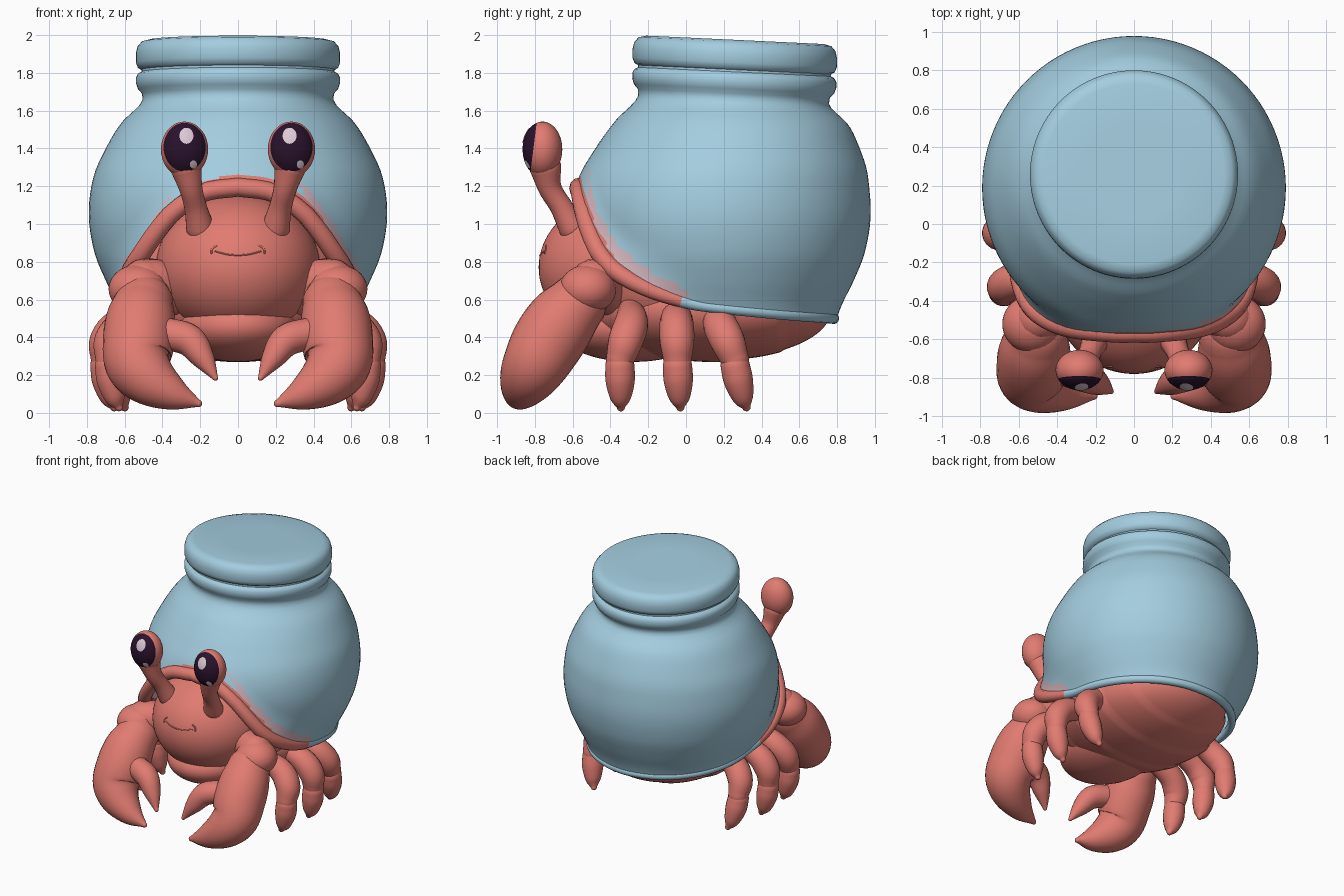
import bpy, bmesh, math
from mathutils import Vector, Matrix

if "Cube" in bpy.data.objects:
    bpy.data.objects.remove(bpy.data.objects["Cube"])


def material(name, rgb):
    m = bpy.data.materials.new(name)
    m.diffuse_color = (*rgb, 1)
    m.use_nodes = True
    m.node_tree.nodes["Principled BSDF"].inputs["Base Color"].default_value = m.diffuse_color
    return m


CORAL = material("coral", (0.75, 0.20, 0.165))
BLUE = material("jar_blue", (0.37, 0.61, 0.74))
PINK = material("pale_pink", (0.66, 0.47, 0.52))
DARK = material("eye_dark", (0.022, 0.006, 0.025))
WHITE = material("eye_glint", (0.72, 0.58, 0.66))


def finish(name, bm, mats, angle=50):
    bmesh.ops.recalc_face_normals(bm, faces=bm.faces[:])
    me = bpy.data.meshes.new(name)
    bm.to_mesh(me)
    bm.free()
    for m in mats:
        me.materials.append(m)
    for p in me.polygons:
        p.use_smooth = True
    me.set_sharp_from_angle(angle=math.radians(angle))
    ob = bpy.data.objects.new(name, me)
    bpy.context.collection.objects.link(ob)
    return ob


def smooth(pts, x):
    """Cubic interpolation of (x, value) pairs."""
    n = len(pts)
    x = min(max(x, pts[0][0]), pts[-1][0])
    i = next(k for k in range(n - 1) if x <= pts[k + 1][0])

    def slope(k):
        a, b = pts[max(k - 1, 0)], pts[min(k + 1, n - 1)]
        return (b[1] - a[1]) / (b[0] - a[0])
    h = pts[i + 1][0] - pts[i][0]
    t = (x - pts[i][0]) / h
    return ((2*t**3 - 3*t*t + 1) * pts[i][1] + (t**3 - 2*t*t + t) * h * slope(i)
            + (3*t*t - 2*t**3) * pts[i + 1][1] + (t**3 - t*t) * h * slope(i + 1))


def skin(bm, rings, closed_path=False):
    """Join vertex rings with quads."""
    pairs = list(zip(rings, rings[1:]))
    if closed_path:
        pairs.append((rings[-1], rings[0]))
    for a, b in pairs:
        for i in range(len(a)):
            j = (i + 1) % len(a)
            bm.faces.new((a[i], a[j], b[j], b[i]))


def tube(name, pts, mat=CORAL, steps=6, sides=20):
    """Round-ended tube through (x, y, z, radius) points."""
    tabs = [[(k, p[c]) for k, p in enumerate(pts)] for c in range(4)]
    n = (len(pts) - 1) * steps
    path = [[smooth(t, k / steps) for t in tabs] for k in range(n + 1)]
    P = [Vector(p[:3]) for p in path]
    R = [max(p[3], 0.003) for p in path]
    d0, d1 = (P[0] - P[1]).normalized(), (P[-1] - P[-2]).normalized()
    caps = [math.radians(a) for a in (88, 65, 40, 18)]
    start = [(P[0] + d0 * R[0] * math.sin(a), R[0] * math.cos(a)) for a in caps]
    end = [(P[-1] + d1 * R[-1] * math.sin(a), R[-1] * math.cos(a)) for a in caps[::-1]]
    line = start + list(zip(P, R)) + end
    bm = bmesh.new()
    rings, u = [], None
    for k, (p, r) in enumerate(line):
        d = (line[min(k + 1, len(line) - 1)][0] - line[max(k - 1, 0)][0]).normalized()
        u = d.orthogonal() if u is None else u - d * u.dot(d)
        u.normalize()
        v = d.cross(u)
        angs = [2 * math.pi * i / sides for i in range(sides)]
        rings.append([bm.verts.new(p + r * (u * math.cos(a) + v * math.sin(a))) for a in angs])
    skin(bm, rings)
    bm.faces.new(rings[0])
    bm.faces.new(rings[-1])
    return finish(name, bm, [mat])


def ball(name, c, r, mats=(CORAL,), rule=None, shape=None, seg=40, tilt=0):
    """Ellipsoid with its poles near the y axis; rule picks a material per face."""
    bm = bmesh.new()
    bmesh.ops.create_uvsphere(bm, u_segments=seg, v_segments=seg, radius=1)
    for v in bm.verts:
        v.co = Vector((v.co.x, -v.co.z, v.co.y))
    if rule:
        for f in bm.faces:
            f.material_index = rule(f.calc_center_median())
    turn = Matrix.Rotation(math.radians(-tilt), 3, 'X')
    for v in bm.verts:
        k = shape(v.co) if shape else 1
        q = turn @ v.co
        v.co = Vector((c[0] + r[0]*q.x*k, c[1] + r[1]*q.y, c[2] + r[2]*q.z*k))
    return finish(name, bm, mats)


# --- Jar: lathe whose lower edge follows a scooped, flared opening ---
BELLY = [(0.40, 0.58), (0.47, 0.60), (0.57, 0.635), (0.70, 0.70), (0.85, 0.76),
         (1.05, 0.79), (1.25, 0.765), (1.40, 0.70), (1.55, 0.61), (1.62, 0.545)]
NECK = [(1.65, 0.52), (1.68, 0.505), (1.715, 0.508), (1.74, 0.53), (1.77, 0.54),
        (1.80, 0.54), (1.82, 0.53), (1.83, 0.512), (1.842, 0.512), (1.852, 0.53),
        (1.88, 0.541), (1.93, 0.541), (1.965, 0.532), (1.99, 0.51), (2.0, 0.47),
        (2.0, 0.25), (2.0, 0.004)]
AXIS = [(0.4, 0.19), (1.15, 0.19), (1.4, 0.22), (1.65, 0.25), (2.0, 0.26)]
# opening height and outward flare by degrees from the front
OPENING = [(0, 1.195), (14, 1.165), (25, 1.065), (32, 0.955), (38, 0.85), (46, 0.745),
           (59, 0.645), (75, 0.58), (90, 0.555), (120, 0.525), (150, 0.508), (180, 0.50)]
FLARE = [(0, 0.0), (14, 0.01), (25, 0.032), (32, 0.055), (38, 0.08), (46, 0.095),
         (59, 0.065), (75, 0.015), (90, 0.0), (180, 0.0)]


def by_angle(table, a):
    d = math.degrees(a)
    return smooth(table, min(d, 360 - d))


def jar_point(z, r, a):
    y = smooth(AXIS, z) - r * math.cos(a)
    tilt = 0.05 * (y + 0.27) / 1.06 * min(max((z - 1.5) / 0.2, 0), 1)
    return Vector((r * math.sin(a), y, z - tilt))


N, ROWS = 96, 32
angles = [2 * math.pi * i / N for i in range(N)]
lows = [by_angle(OPENING, a) for a in angles]
bm = bmesh.new()
rings = []
for k in range(ROWS + 1):
    ring = []
    for lo, a in zip(lows, angles):
        z = lo + (1.62 - lo) * k / ROWS
        r = smooth(BELLY, z) + by_angle(FLARE, a) * max(1 - (z - lo) / 0.26, 0)**2
        ring.append(bm.verts.new(jar_point(z, r, a)))
    rings.append(ring)
edge = [v.co.copy() for v in rings[0]]
for z, r in NECK:
    rings.append([bm.verts.new(jar_point(z, r, a)) for a in angles])
skin(bm, rings)
bm.faces.new(rings[-1])
# coral edge, then a pale blend where the jar meets the lip
for i, f in enumerate(bm.faces):
    c = f.calc_center_median()
    rise = c.z - lows[i % N]
    if c.y < -0.4 and rise < 0.065:
        f.material_index = 2
    elif -0.52 < c.y < 0 and rise < 0.07 + 0.16 * min(-c.y, 0.4):
        f.material_index = 1
finish("jar", bm, [BLUE, PINK, CORAL])

# lip rolled around the opening: coral at the front, blue at the back
bm = bmesh.new()
rings = []
for i, p in enumerate(edge):
    d = (edge[(i + 1) % N] - edge[i - 1]).normalized()
    out = Vector((p.x, p.y - 0.19, 0)).normalized()
    out = (out - d * out.dot(d)).normalized()
    up = d.cross(out)
    r = 0.03 + 0.02 * min(max((0.1 - p.y) / 0.5, 0), 1)
    rings.append([bm.verts.new(p - out * 0.018 + r * (out * math.cos(t) + up * math.sin(t)))
                  for t in [2 * math.pi * k / 12 for k in range(12)]])
skin(bm, rings, True)
for f in bm.faces:
    f.material_index = 0 if f.calc_center_median().y < -0.04 else 1
finish("jar_lip", bm, [CORAL, BLUE])

# --- Body ---
HEAD_C, HEAD_R = (0, -0.32, 0.77), (0.435, 0.46, 0.385)
ball("head", HEAD_C, HEAD_R)
ball("shoulders", (0, -0.12, 0.72), (0.55, 0.42, 0.40))
ball("chest_plate", (0, -0.28, 0.46), (0.33, 0.41, 0.19))
# belly stepped into overlapping plates
ball("belly", (0, 0.1, 0.55), (0.56, 0.67, 0.28),
     shape=lambda v: 1 + 0.035 * (((v.y + 1) * 2.5) % 1 - 0.5), seg=64)


def head_point(x, z):
    q = 1 - (x / HEAD_R[0])**2 - ((z - HEAD_C[2]) / HEAD_R[2])**2
    return (x, HEAD_C[1] - HEAD_R[1] * math.sqrt(q), z)


# smile and cheek creases
tube("smile", [(*head_point(x, 0.835 + 1.4 * x * x), 0.004) for x in (-0.12, -0.06, 0, 0.06, 0.12)],
     sides=8)
for s in (-1, 1):
    tube("cheek_crease", [(*head_point(s * x, z), 0.005)
                          for x, z in ((0.115, 0.885), (0.137, 0.868), (0.14, 0.845))], sides=8)


def glint(ex, dx, dz, rad):
    """Thin curved disc laid on the eye surface."""
    bm = bmesh.new()
    rings = [[bm.verts.new((rad * k * math.cos(t), 0, rad * k * math.sin(t)))
              for t in [math.pi * j / 12 for j in range(24)]] for k in (0.02, 0.35, 0.7, 1)]
    skin(bm, rings)
    bm.faces.new(rings[0])
    for v in bm.verts:
        x, z = v.co.x + dx, v.co.z * 1.15 + dz
        q = math.sqrt(1 - (x / 0.125)**2 - (z / 0.147)**2)
        v.co = Vector((ex + x, -0.76 - 0.105 * q - 0.004, 1.395 + z))
    ob = finish("eye_glint", bm, [WHITE])
    if sum(p.normal.y for p in ob.data.polygons) > 0:
        ob.data.flip_normals()


# --- Mirrored parts ---
for s in (-1, 1):
    def limb(name, pts, **kw):
        return tube(name, [(s * x, y, z, r) for x, y, z, r in pts], **kw)

    # eyes on stalks
    limb("eye_stalk", [(0.20, -0.60, 0.98, 0.075), (0.225, -0.66, 1.09, 0.06),
                       (0.25, -0.72, 1.19, 0.062), (0.275, -0.745, 1.30, 0.085)])
    ex = s * 0.283
    ball("eye", (ex, -0.76, 1.395), (0.125, 0.105, 0.147), (CORAL, DARK),
         rule=lambda c: 1 if c.y < -0.46 else 0, tilt=10)
    glint(ex, -s * 0.01, 0.072, 0.037)
    glint(ex, 0.047, -0.08, 0.019)

    # claw arm
    limb("claw_arm", [(0.30, -0.38, 0.62, 0.12), (0.42, -0.45, 0.69, 0.12), (0.50, -0.49, 0.69, 0.125)])
    ball("claw_wrist", (s * 0.53, -0.52, 0.655), (0.155, 0.15, 0.13))
    # claw: large curved pincer and small thumb
    limb("claw_pincer", [(0.50, -0.58, 0.575, 0.16), (0.515, -0.655, 0.49, 0.185),
                         (0.525, -0.73, 0.38, 0.19), (0.53, -0.795, 0.265, 0.175),
                         (0.46, -0.845, 0.175, 0.145), (0.34, -0.88, 0.10, 0.09),
                         (0.21, -0.895, 0.05, 0.02)], sides=28)
    limb("claw_thumb", [(0.38, -0.75, 0.42, 0.085), (0.26, -0.79, 0.385, 0.085),
                        (0.185, -0.83, 0.29, 0.062), (0.12, -0.87, 0.185, 0.015)])

    # three walking legs: (hip y, knee y, toe y, knee x)
    for hip, knee, toe, kx in ((-0.29, -0.35, -0.345, 0.68), (-0.05, -0.045, -0.03, 0.705),
                               (0.18, 0.26, 0.32, 0.65)):
        limb("leg_upper", [(0.42, hip, 0.54, 0.07), (kx - 0.09, hip, 0.47, 0.09),
                           (kx - 0.01, (hip + knee) / 2, 0.38, 0.092), (kx, knee, 0.28, 0.075)])
        limb("leg_foot", [(kx, knee, 0.25, 0.078), (kx - 0.01, knee * 0.7 + toe * 0.3, 0.17, 0.078),
                          (kx - 0.03, knee * 0.3 + toe * 0.7, 0.08, 0.056),
                          (kx - 0.05, toe, 0.03, 0.022)])
